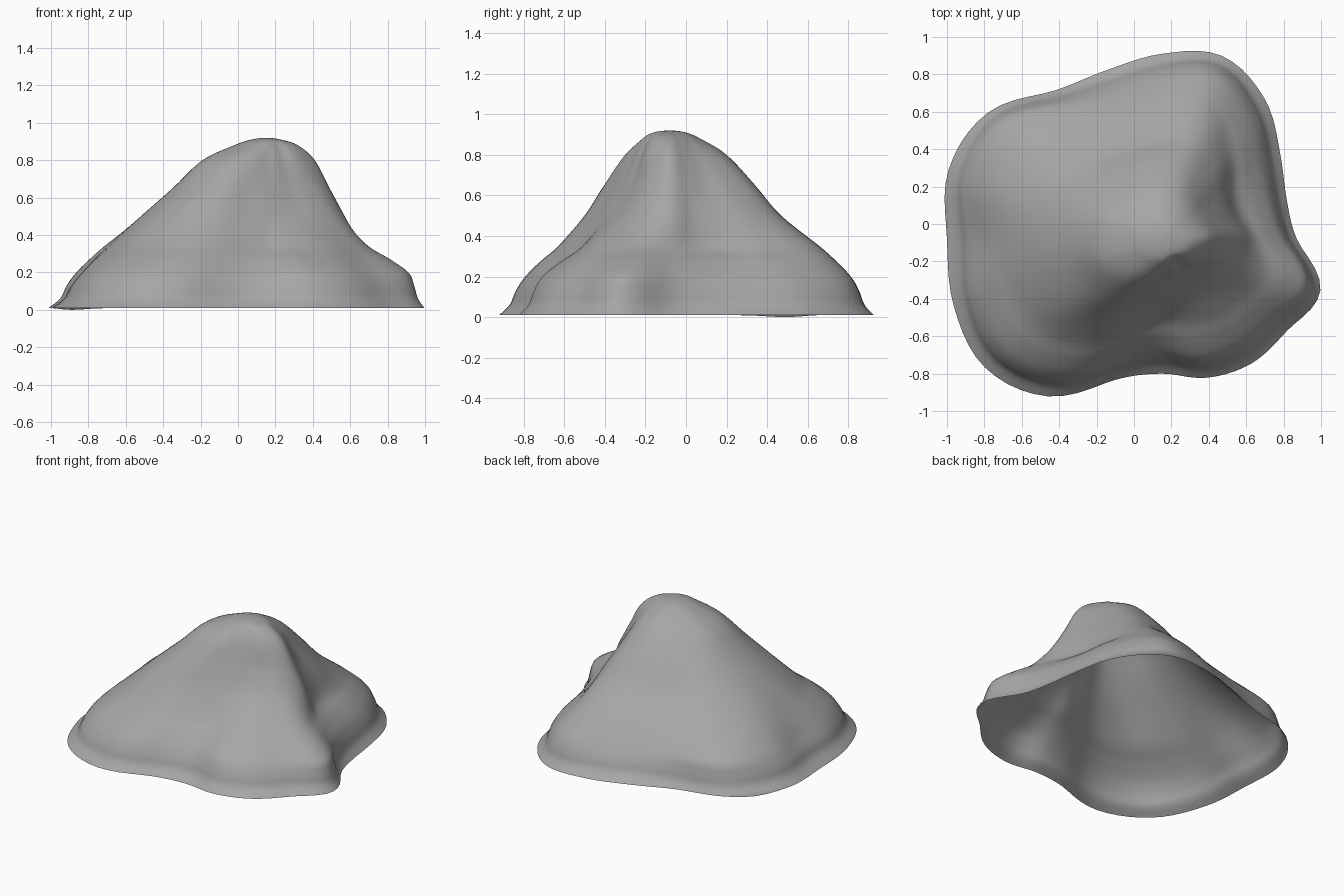
import bpy, bmesh, math

if "Cube" in bpy.data.objects:
    bpy.data.objects.remove(bpy.data.objects["Cube"])

CENTRE = (0.15, -0.08)
SIDES = 100
STEPS = 5

# Radii in hundredths, twenty directions counter-clockwise from +x
FOOT = [72, 70, 78, 93, 103, 99, 95, 98, 115, 120,
        115, 117, 117, 104, 79, 72, 78, 82, 83, 89]
SHELF = [64, 60, 65, 79, 92, 86, 82, 89, 106, 106,
         98, 102, 102, 88, 66, 59, 66, 69, 71, 80]
SLOPE = [49, 44, 47, 60, 75, 72, 68, 72, 84, 88,
         84, 84, 81, 68, 51, 43, 45, 49, 52, 56]


def blend(inner, outer, share):
    """Contour part of the way from the inner one to the outer one."""
    return [a + share * (b - a) for a, b in zip(inner, outer)]


# Height and radii of each contour, from the foot to the summit
CONTOURS = [
    (0.01, FOOT),
    (0.06, blend(SHELF, FOOT, 0.6)),
    (0.13, blend(SHELF, FOOT, 0.36)),
    (0.20, SHELF),
    (0.275, blend(SLOPE, SHELF, 0.54)),
    (0.35, SLOPE),
    (0.50, [42, 38, 40, 48, 56, 54, 52, 54, 62, 66,
            67, 67, 64, 52, 39, 33, 31, 32, 36, 41]),
    (0.65, [34, 31, 31, 36, 42, 42, 41, 42, 46, 49,
            50, 50, 47, 40, 30, 25, 23, 23, 26, 31]),
    (0.80, [26, 23, 22, 24, 27, 28, 27, 28, 30, 33,
            34, 34, 31, 27, 22, 18, 17, 17, 20, 23]),
    (0.88, [17, 15, 14, 14, 14, 15, 15, 15, 16, 17,
            17, 17, 16, 15, 14, 13, 12, 12, 14, 16]),
    (0.91, [8] * len(FOOT)),
    (0.92, [0] * len(FOOT)),
]


def spline(a, b, c, d, t):
    """Smooth curve from b to c."""
    return b + t / 2 * (c - a + t * (2 * a - 5 * b + 4 * c - d
                                     + t * (3 * (b - c) + d - a)))


def around(radii, turn):
    """Smooth radius at a fraction of a full turn."""
    n = len(radii)
    i, t = divmod(turn * n, 1)
    return spline(*(radii[(int(i) + k) % n] for k in (-1, 0, 1, 2)), t) / 100


def profile(turn):
    """Radius and height from the foot up to just below the summit."""
    pts = [(around(radii, turn), z) for z, radii in CONTOURS]
    first, below = pts[0], pts[-2]
    pts = [first] + pts + [(-below[0], below[1])]
    out = []
    for i in range(1, len(pts) - 2):
        for s in range(STEPS):
            out.append([spline(*(pts[i + k][axis] for k in (-1, 0, 1, 2)), s / STEPS)
                        for axis in (0, 1)])
    # The foot dips slightly at the back right corner
    out[0][1] -= 0.01 * math.exp(-((turn - 0.42) / 0.02) ** 2)
    return out


# Rock shell, open underneath
bm = bmesh.new()
columns = []
for j in range(SIDES):
    angle = math.tau * j / SIDES
    columns.append([bm.verts.new((CENTRE[0] + r * math.cos(angle),
                                  CENTRE[1] + r * math.sin(angle), z))
                    for r, z in profile(j / SIDES)])
summit = bm.verts.new((*CENTRE, CONTOURS[-1][0]))
for j, left in enumerate(columns):
    right = columns[(j + 1) % SIDES]
    for i in range(len(left) - 1):
        bm.faces.new((left[i], right[i], right[i + 1], left[i + 1]))
    bm.faces.new((left[-1], right[-1], summit))
for face in bm.faces:
    face.smooth = True

mesh = bpy.data.meshes.new("rock")
bm.to_mesh(mesh)
bm.free()
rock = bpy.data.objects.new("rock", mesh)
bpy.context.collection.objects.link(rock)

# Plain stone colour
stone = bpy.data.materials.new("stone_grey")
stone.use_nodes = True
colour = (0.38, 0.38, 0.38, 1)
stone.diffuse_color = colour
stone.node_tree.nodes["Principled BSDF"].inputs["Base Color"].default_value = colour
mesh.materials.append(stone)
